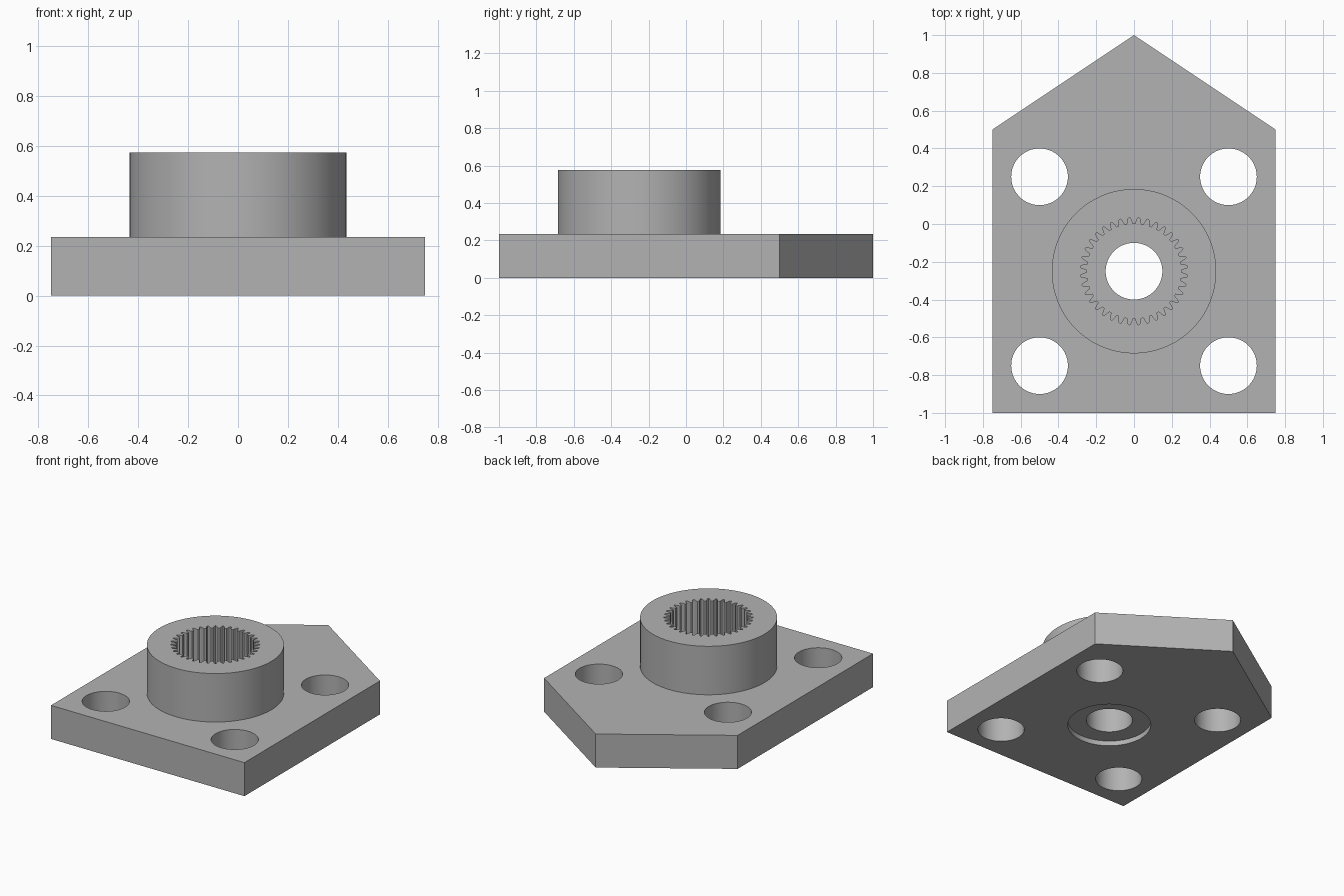
import bpy
import bmesh
from math import cos, sin, tau, radians

default = bpy.data.objects.get("Cube")
if default:
    bpy.data.objects.remove(default, do_unlink=True)

GREY = (0.45, 0.45, 0.45, 1)
metal = bpy.data.materials.new("plain grey")
metal.use_nodes = True
metal.diffuse_color = GREY
metal.node_tree.nodes["Principled BSDF"].inputs["Base Color"].default_value = GREY

PLATE_TOP, BOSS_TOP = 0.235, 0.575
BORE_Y = -0.25


def prism(name, outline, z0, z1):
    """Extrude a closed 2D outline from z0 to z1."""
    bm = bmesh.new()
    base = bm.faces.new([bm.verts.new((x, y, z0)) for x, y in outline])
    top = bmesh.ops.extrude_face_region(bm, geom=[base])["geom"]
    for v in top:
        if isinstance(v, bmesh.types.BMVert):
            v.co.z = z1
    bmesh.ops.recalc_face_normals(bm, faces=bm.faces)
    mesh = bpy.data.meshes.new(name)
    bm.to_mesh(mesh)
    bm.free()
    mesh.materials.append(metal)
    obj = bpy.data.objects.new(name, mesh)
    bpy.context.collection.objects.link(obj)
    return obj


def circle(x, y, r, n=96):
    return [(x + r * cos(tau * i / n), y + r * sin(tau * i / n)) for i in range(n)]


def spline_outline(teeth, root, tip):
    """Inward teeth with sloping flanks, one tooth centred on the axis."""
    pitch = tau / teeth
    shape = ((-0.38, root - 0.005), (-0.16, tip), (0.16, tip),
             (0.38, root - 0.005), (0.5, root))
    return [(r * cos((i + f) * pitch), BORE_Y + r * sin((i + f) * pitch))
            for i in range(teeth) for f, r in shape]


def combine(target, tool, operation):
    """Apply a boolean to the target and discard the tool."""
    mod = target.modifiers.new("boolean", "BOOLEAN")
    mod.operation = operation
    mod.solver = "EXACT"
    mod.object = tool
    bpy.context.view_layer.objects.active = target
    bpy.ops.object.modifier_apply(modifier=mod.name)
    bpy.data.objects.remove(tool, do_unlink=True)


# Pointed mounting plate with a round boss
body = prism("mounting_plate_with_boss",
             [(-0.75, -1), (0.75, -1), (0.75, 0.5), (0, 1), (-0.75, 0.5)], 0, PLATE_TOP)
combine(body, prism("boss", circle(0, BORE_Y, 0.435, 128), 0.1, BOSS_TOP), "UNION")

# Four bolt holes around the boss
for x in (-0.5, 0.5):
    for y in (-0.75, 0.25):
        combine(body, prism("bolt_hole", circle(x, y, 0.15), -0.1, 0.4), "DIFFERENCE")

# Splined socket, centre bore and shallow recess underneath
combine(body, prism("socket", spline_outline(36, 0.286, 0.25), PLATE_TOP, 0.8), "DIFFERENCE")
combine(body, prism("bore", circle(0, BORE_Y, 0.15), -0.1, 0.7), "DIFFERENCE")
combine(body, prism("recess", circle(0, BORE_Y, 0.27), -0.1, 0.035), "DIFFERENCE")

# Smooth round walls, sharp edges kept
bpy.ops.object.select_all(action="DESELECT")
body.select_set(True)
bpy.context.view_layer.objects.active = body
bpy.ops.object.shade_smooth_by_angle(angle=radians(25))
